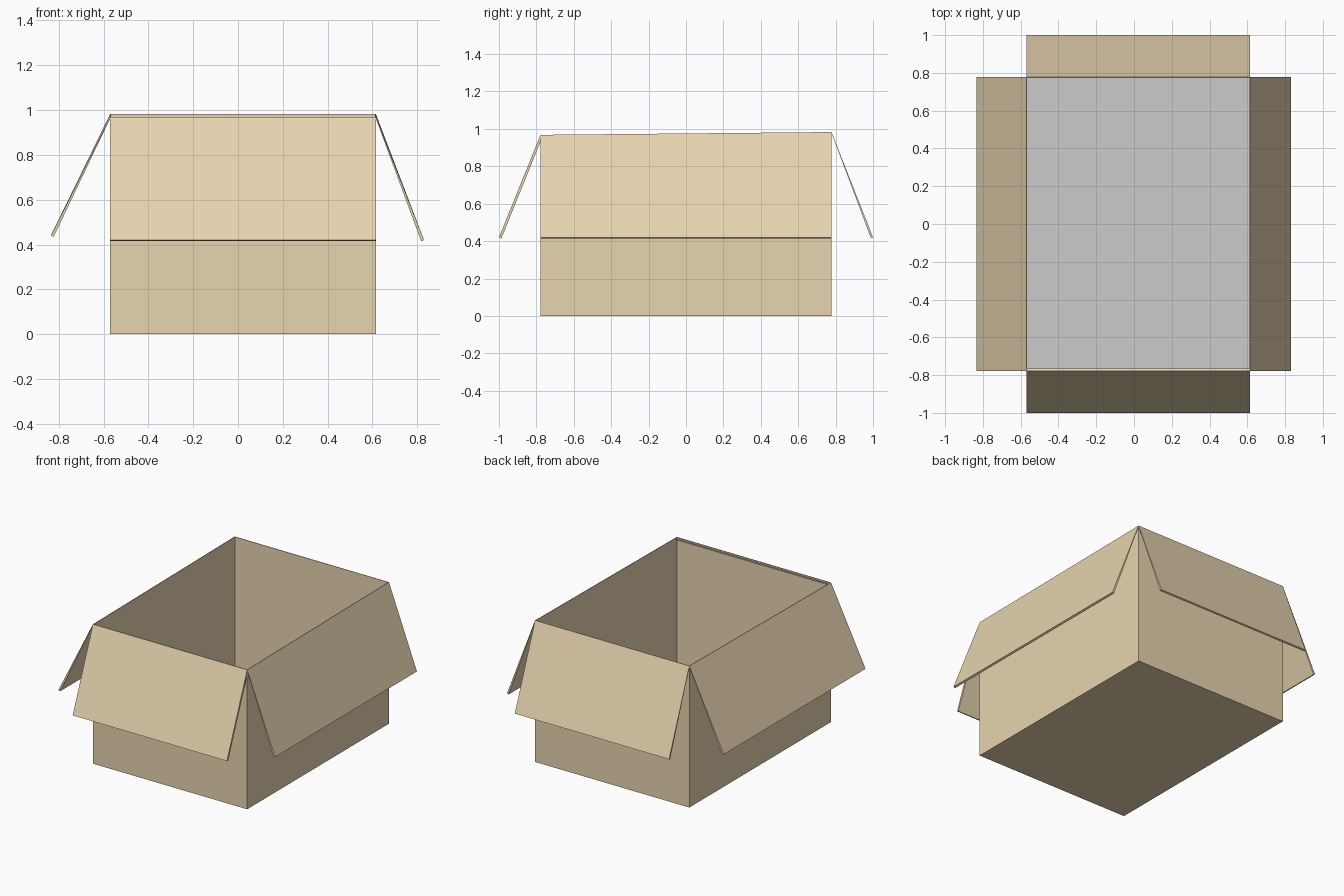
import bpy, bmesh
from mathutils import Vector

if "Cube" in bpy.data.objects:
    bpy.data.objects.remove(bpy.data.objects["Cube"])

X0, X1, Y = -0.57, 0.615, 0.778      # body footprint
ZF, ZB = 0.968, 0.983                # rim height, front and back

card = bpy.data.materials.new("cardboard")
card.diffuse_color = (0.8, 0.66, 0.43, 1)
card.use_nodes = True
card.node_tree.nodes["Principled BSDF"].inputs["Base Color"].default_value = card.diffuse_color


def mesh_object(name, verts, faces, mat=None):
    me = bpy.data.meshes.new(name)
    me.from_pydata(verts, [], faces)
    bm = bmesh.new()
    bm.from_mesh(me)
    bmesh.ops.recalc_face_normals(bm, faces=bm.faces[:])
    bm.to_mesh(me)
    bm.free()
    ob = bpy.data.objects.new(name, me)
    bpy.context.collection.objects.link(ob)
    if mat:
        me.materials.append(mat)
    return ob


def prism(name, a, b, mat):
    """Solid between two matching four-point outlines."""
    faces = [(0, 1, 2, 3), (7, 6, 5, 4)]
    faces += [(i, i + 4, (i + 1) % 4 + 4, (i + 1) % 4) for i in range(4)]
    return mesh_object(name, a + b, faces, mat)


def flap(name, hinge_a, hinge_b, out, reach, low, t_top, t_low):
    """Flap hanging outward from a rim edge, thicker at its free end."""
    out = Vector(out)
    outlines = []
    for h in (Vector(hinge_a), Vector(hinge_b)):
        tip = h + out * reach
        tip.z = low
        inward = Vector((-out.x * 0.93, -out.y * 0.93, -0.37))
        # thickness is laid on the underside, towards the box wall
        outlines.append([h, tip, tip + inward * t_low, h + inward * t_top])
    prism(name, *outlines, card)


def wall(name, p, q, inward, t):
    """Upright panel below the rim edge p-q."""
    outlines = []
    for e in (Vector(p), Vector(q)):
        foot = Vector((e.x, e.y, 0))
        n = Vector(inward) * t
        outlines.append([foot, e, e + n, foot + n])
    prism(name, *outlines, card)


# rim corners
fl, fr = (X0, -Y, ZF), (X1, -Y, ZF)
bl, br = (X0, Y, ZB), (X1, Y, ZB)

# walls
wall("front_wall", fl, fr, (0, 1, 0), 0.006)
wall("back_wall", bl, br, (0, -1, 0), 0.004)
wall("left_wall", fl, bl, (1, 0, 0), 0.004)
wall("right_wall", fr, br, (-1, 0, 0), 0.004)

# bottom panel and grey inner floor
base = [(X0, -Y), (X1, -Y), (X1, Y), (X0, Y)]
prism("bottom_panel", [(x, y, 0) for x, y in base], [(x, y, 0.005) for x, y in base], card)
mesh_object("inner_floor", [(x, y, 0.008) for x, y in base], [(0, 1, 2, 3)])

# four folded-out flaps
flap("front_flap", fl, fr, (0, -1, 0), 0.222, 0.42, 0.014, 0.014)
flap("back_flap", bl, br, (0, 1, 0), 0.222, 0.42, 0.002, 0.012)
flap("left_flap", fl, bl, (-1, 0, 0), 0.265, 0.44, 0.002, 0.014)
flap("right_flap", fr, br, (1, 0, 0), 0.215, 0.42, 0.002, 0.014)
